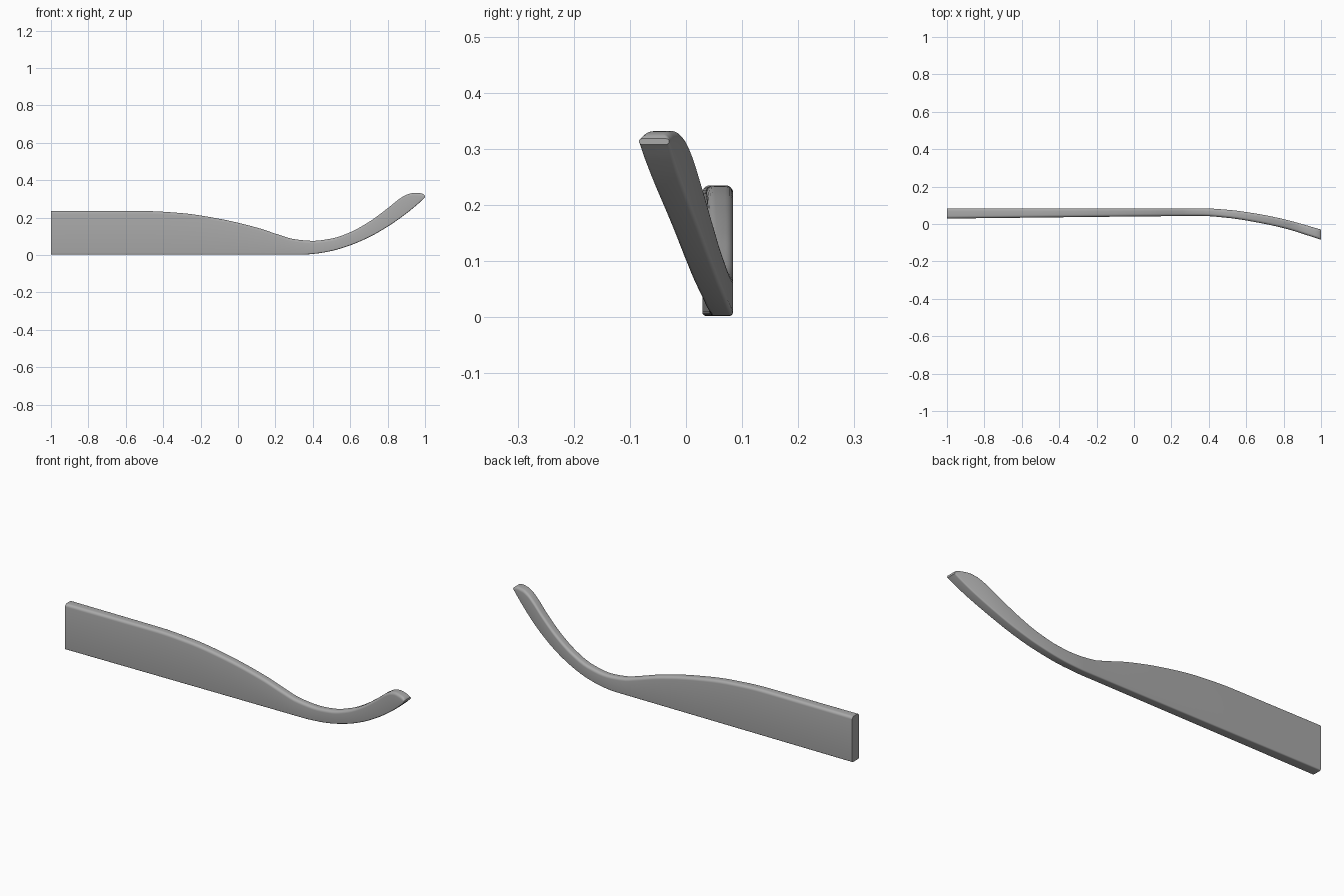
import bpy, bmesh, math
from mathutils import Vector

cube = bpy.data.objects.get("Cube")
if cube:
    bpy.data.objects.remove(cube, do_unlink=True)

# Profiles along x: height of the top and bottom edges, plan of the back and front faces
TOP = [(-1, .235), (-.5, .235), (-.3, .224), (-.1, .194), (.1, .147), (.22, .108), (.3, .085),
       (.4, .076), (.5, .088), (.6, .122), (.7, .177), (.8, .25), (.86, .298), (.9, .322),
       (.94, .332), (.97, .331), (.99, .326), (1, .318)]
BOTTOM = [(-1, .002), (.34, .002), (.42, .008), (.5, .022), (.6, .052), (.7, .095),
          (.8, .152), (.9, .222), (.97, .28), (1, .308)]
BACK = [(-1, .084), (.36, .084), (.5, .076), (.65, .056), (.8, .026), (1, -.03)]
FRONT = [(-1, .029), (.1, .041), (.36, .043), (.5, .033), (.65, .01), (.8, -.022), (1, -.084)]


def smooth_value(points, x):
    """Cubic curve through the points, kept free of overshoot."""
    def slope(i):
        return (points[i + 1][1] - points[i][1]) / (points[i + 1][0] - points[i][0])

    def tangent(i):
        if i == 0:
            return slope(0)
        if i == len(points) - 1:
            return slope(i - 1)
        a, b = slope(i - 1), slope(i)
        return 0 if a * b <= 0 else 2 * a * b / (a + b)

    i = 0
    while i < len(points) - 2 and x > points[i + 1][0]:
        i += 1
    (x0, v0), (x1, v1) = points[i], points[i + 1]
    h = x1 - x0
    t = (x - x0) / h
    return (v0 + (v1 - v0) * t * t * (3 - 2 * t)
            + h * t * (1 - t) * ((1 - t) * tangent(i) - t * tangent(i + 1)))


def section(x, steps=5):
    """Rectangle with rounded corners standing across the rail."""
    low, high = smooth_value(BOTTOM, x), smooth_value(TOP, x)
    front, back = smooth_value(FRONT, x), smooth_value(BACK, x)
    top_r = min(.014, (high - low) * .48)
    low_r = min(.007, (high - low) * .48)
    corners = [(back - top_r, high - top_r, top_r), (front + top_r, high - top_r, top_r),
               (front + low_r, low + low_r, low_r), (back - low_r, low + low_r, low_r)]
    ring = []
    for k, (y, z, r) in enumerate(corners):
        for s in range(steps + 1):
            a = (k + s / steps) * math.pi / 2
            ring.append(Vector((x, y + r * math.cos(a), z + r * math.sin(a))))
    return ring


# Curved rail lofted through the sections, closer together towards the tip
count = 90
bm = bmesh.new()
rings = []
for i in range(count + 1):
    x = -1 + 2 * math.sin(i / count * math.pi / 2)
    rings.append([bm.verts.new(p) for p in section(x)])
for a, b in zip(rings, rings[1:]):
    for j in range(len(a)):
        k = (j + 1) % len(a)
        bm.faces.new((a[j], a[k], b[k], b[j]))
bm.faces.new(rings[0])
bm.faces.new(rings[-1])
bmesh.ops.recalc_face_normals(bm, faces=bm.faces)
mesh = bpy.data.meshes.new("curved_rail")
bm.to_mesh(mesh)
bm.free()
rail = bpy.data.objects.new("curved_rail", mesh)
bpy.context.collection.objects.link(rail)

# Plain grey
grey = bpy.data.materials.new("plain_grey")
grey.use_nodes = True
colour = (.4, .4, .4, 1)
grey.diffuse_color = colour
grey.node_tree.nodes["Principled BSDF"].inputs["Base Color"].default_value = colour
mesh.materials.append(grey)

bpy.ops.object.select_all(action="DESELECT")
rail.select_set(True)
bpy.context.view_layer.objects.active = rail
bpy.ops.object.shade_smooth_by_angle(angle=math.radians(35))
